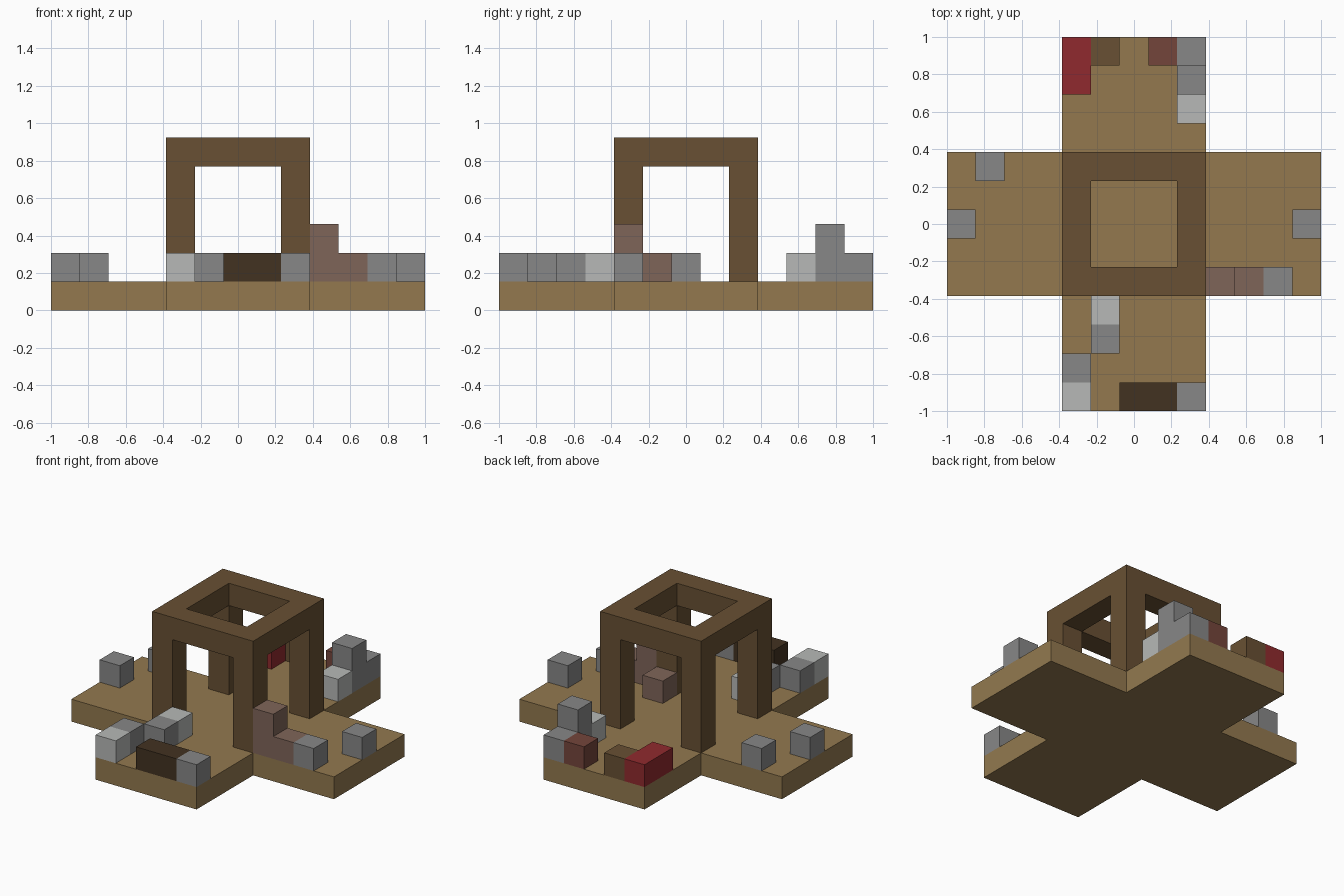
import bpy
import bmesh
from mathutils import Vector, Matrix

U = 2 / 13  # size of one block

if "Cube" in bpy.data.objects:
    bpy.data.objects.remove(bpy.data.objects["Cube"], do_unlink=True)


def material(name, rgb):
    """Flat colour given as 0-255 sRGB."""
    linear = [((c / 255 + 0.055) / 1.055) ** 2.4 for c in rgb] + [1.0]
    mat = bpy.data.materials.new(name)
    mat.use_nodes = True
    mat.diffuse_color = linear
    bsdf = mat.node_tree.nodes["Principled BSDF"]
    bsdf.inputs["Base Color"].default_value = linear
    bsdf.inputs["Roughness"].default_value = 0.9
    return mat


SAND = material("sandy brown", (147, 121, 79))
WOOD = material("wood brown", (104, 80, 51))
DARK = material("dark brown", (66, 50, 33))
STONE = material("stone grey", (135, 135, 135))
PALE = material("pale grey", (183, 185, 183))
TAUPE = material("taupe", (127, 101, 89))
RUST = material("rust brown", (116, 69, 59))
RED = material("red", (144, 42, 46))


def finish(name, bm, mat):
    bmesh.ops.recalc_face_normals(bm, faces=bm.faces)
    mesh = bpy.data.meshes.new(name)
    bm.to_mesh(mesh)
    bm.free()
    mesh.materials.append(mat)
    obj = bpy.data.objects.new(name, mesh)
    bpy.context.collection.objects.link(obj)


def blocks(name, mat, cells):
    """Closed shell around a set of unit blocks, without inner faces."""
    cells = set(cells)
    bm = bmesh.new()
    for cell in cells:
        centre = Vector(cell) + Vector((0, 0, 0.5))
        for axis in range(3):
            for sign in (-1, 1):
                n = Vector((0, 0, 0))
                n[axis] = sign
                if tuple(int(c) for c in Vector(cell) + n) in cells:
                    continue
                a = Vector((n.y, n.z, n.x)) / 2
                b = n.cross(a)
                mid = centre + n / 2
                bm.faces.new([bm.verts.new((mid + p) * U)
                              for p in (a + b, b - a, -a - b, a - b)])
    bmesh.ops.remove_doubles(bm, verts=bm.verts, dist=0.001)
    finish(name, bm, mat)


# Cross-shaped base slab
bm = bmesh.new()
outline = []
for quarter in range(4):
    turn = Matrix.Rotation(quarter * 1.5707963, 3, "Z")
    for corner in ((6.5, -2.5, 0), (6.5, 2.5, 0), (2.5, 2.5, 0)):
        outline.append(bm.verts.new(turn @ Vector(corner) * U))
bottom = bm.faces.new(outline)
top = bmesh.ops.extrude_face_region(bm, geom=[bottom], use_keep_orig=True)["geom"]
bmesh.ops.translate(bm, vec=(0, 0, U),
                    verts=[v for v in top if isinstance(v, bmesh.types.BMVert)])
finish("base", bm, SAND)

# Open frame: four posts and a square ring on top
span = range(-2, 3)
blocks("frame", WOOD, [(x, y, z) for x in span for y in span for z in range(1, 6)
                       if (abs(x) == 2 and abs(y) == 2)
                       or (z == 5 and max(abs(x), abs(y)) == 2)])

# Scattered rubble and furnishings
blocks("taupe_heap", TAUPE, [(3, -2, 1), (3, -2, 2), (4, -2, 1)])
blocks("taupe_block", TAUPE, [(2, -1, 1)])
blocks("dark_bench", DARK, [(0, -6, 1), (1, -6, 1)])
blocks("red_bench", RED, [(-2, 5, 1), (-2, 6, 1)])
blocks("wood_block", WOOD, [(-1, 6, 1)])
blocks("rust_block", RUST, [(1, 6, 1)])
blocks("back_stone_stack", STONE, [(2, 6, 1), (2, 5, 1), (2, 5, 2)])
for label, x, y in (("right_end", -6, 0), ("right_back", -5, 2), ("left_end", 6, 0),
                    ("left_front", 5, -2), ("front_corner", 2, -6),
                    ("front_inner", -1, -4), ("front_side", -2, -5)):
    blocks(label + "_stone", STONE, [(x, y, 1)])
for label, x, y in (("front_inner", -1, -3), ("front_corner", -2, -6), ("back", 2, 4)):
    blocks(label + "_pale_stone", PALE, [(x, y, 1)])
